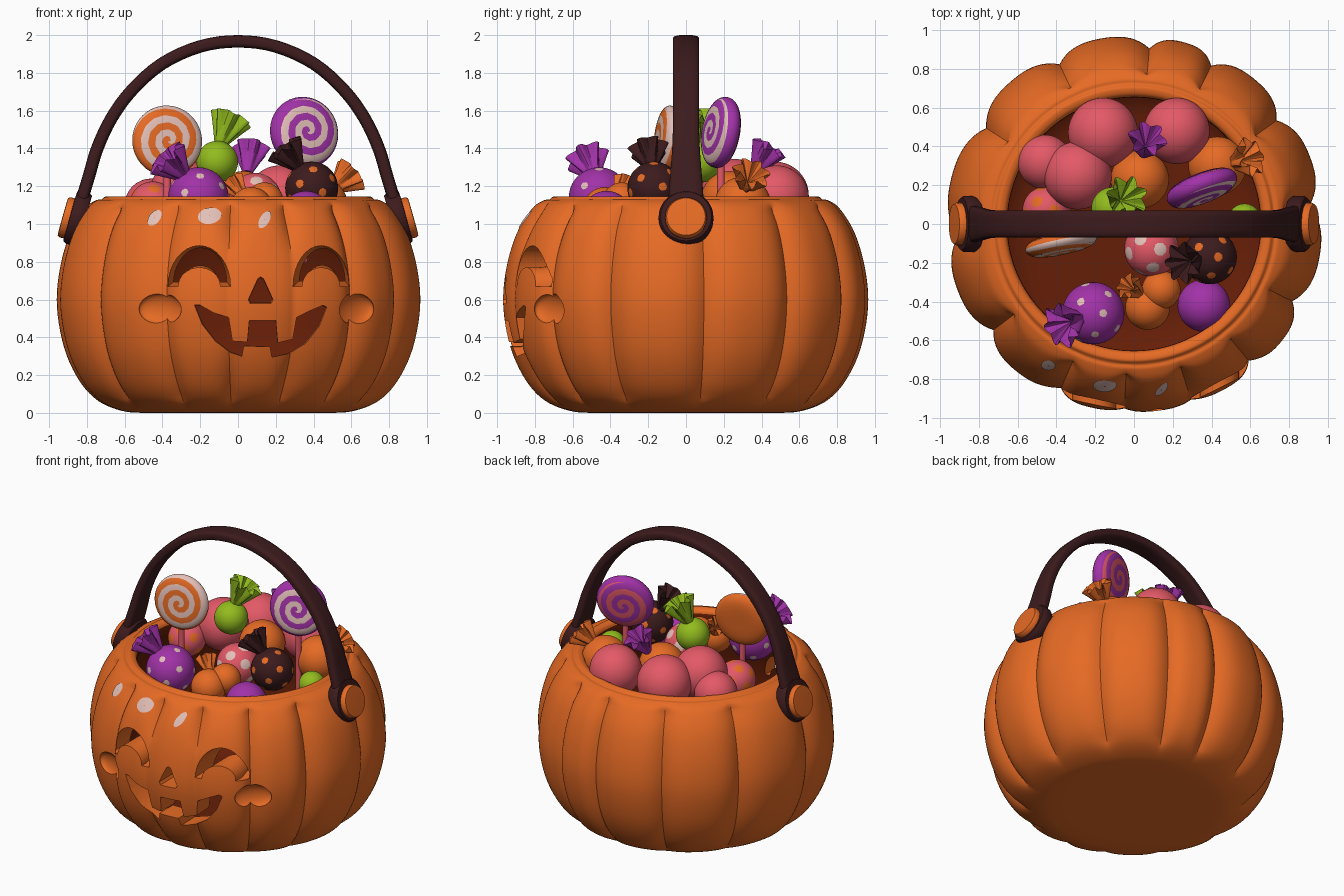
import bpy, bmesh
from math import sin, cos, pi, radians, sqrt
from mathutils import Vector

if "Cube" in bpy.data.objects:
    bpy.data.objects.remove(bpy.data.objects["Cube"], do_unlink=True)


def material(name, *rgb):
    m = bpy.data.materials.new(name)
    m.use_nodes = True
    m.diffuse_color = (*rgb, 1)
    m.node_tree.nodes["Principled BSDF"].inputs["Base Color"].default_value = (*rgb, 1)
    return m


ORANGE = material("pumpkin orange", 0.79, 0.145, 0.018)
INSIDE = material("inner red brown", 0.13, 0.013, 0.002)
BROWN = material("dark brown", 0.046, 0.011, 0.012)
PINK = material("candy pink", 0.77, 0.1, 0.135)
PURPLE = material("candy purple", 0.36, 0.032, 0.39)
GREEN = material("candy green", 0.29, 0.5, 0.013)
WHITE = material("sugar white", 0.77, 0.53, 0.48)


def shade(ob, angle=40):
    bpy.ops.object.select_all(action='DESELECT')
    ob.select_set(True)
    bpy.context.view_layer.objects.active = ob
    bpy.ops.object.shade_smooth_by_angle(angle=radians(angle))


def finish(bm, name, mats, place=None, facing=None, angle=40):
    """Turn a bmesh into a shaded object, its local z turned to face a direction."""
    bmesh.ops.recalc_face_normals(bm, faces=bm.faces)
    me = bpy.data.meshes.new(name)
    bm.to_mesh(me)
    bm.free()
    ob = bpy.data.objects.new(name, me)
    bpy.context.collection.objects.link(ob)
    for m in mats:
        me.materials.append(m)
    if place:
        ob.location = place
    if facing:
        ob.rotation_euler = Vector(facing).to_track_quat('Z', 'Y').to_euler()
    shade(ob, angle)
    return ob


def skin(name, rings, mats=(), rule=None, caps=True, **kw):
    """Join a row of closed rings with quads and cap both ends."""
    bm = bmesh.new()
    rows = [[bm.verts.new(p) for p in ring] for ring in rings]
    n = len(rows[0])
    for i in range(len(rows) - 1):
        for j in range(n):
            k = (j + 1) % n
            f = bm.faces.new((rows[i][j], rows[i][k], rows[i + 1][k], rows[i + 1][j]))
            f.material_index = rule(i, j) if rule else 0
    if caps:
        bm.faces.new(rows[0])
        end = bm.faces.new(rows[-1])
        end.material_index = rule(len(rows) - 2, 0) if rule else 0
    return finish(bm, name, mats, **kw)


def spline(points, steps):
    """Smooth path through the given points."""
    p = [Vector(q) for q in points]
    p = [2 * p[0] - p[1]] + p + [2 * p[-1] - p[-2]]
    out = []
    for a, b, c, d in zip(p, p[1:], p[2:], p[3:]):
        for s in range(steps):
            t = s / steps
            out.append(b + (c - a) * t / 2 + (2 * a - 5 * b + 4 * c - d) * t * t / 2
                       + (3 * b - a - 3 * c + d) * t ** 3 / 2)
    return out + [p[-2]]


def smooth(a, b, x):
    t = max(0, min(1, (x - a) / (b - a)))
    return t * t * (3 - 2 * t)


# Ribbed hollow bucket
CREASES = [6, 36, 64, 85, 115, 147, 184, 217, 246, 267, 288, 310, 334, 366]
OUTER = [(.3, 0), (.5, 0), (.62, .012), (.75, .065), (.85, .17), (.93, .34), (.97, .56),
         (.955, .76), (.9, .95), (.82, 1.08), (.755, 1.125), (.725, 1.128), (.7, 1.145)]
INNER = [(.66, 1.125), (.66, 1.05), (.74, .95), (.8, .75), (.81, .55), (.76, .3), (.6, .14), (.3, .12)]
STEPS = 5
split = STEPS * (len(OUTER) - 1)
rings = []
for row, p in enumerate(spline([(*q, 0) for q in OUTER + INNER], STEPS)):
    r, z = p.xy
    ring = []
    depth = .065 * smooth(0, .1, z) * (1 - smooth(1.06, 1.14, z)) if row <= split else 0
    for a, b in zip(CREASES, CREASES[1:]):
        for s in range(20):
            t = radians(a + (b - a) * s / 20)
            # ribs are shallower behind the face
            front = smooth(.75, 1, -sin(t - .12)) * smooth(.1, .4, z) * (1 - smooth(.8, 1.05, z))
            q = r * (1 - depth * (1 - .7 * front) * abs(s / 10 - 1) ** 3)
            ring.append((q * cos(t), q * sin(t), z))
    rings.append(ring)
bucket = skin("pumpkin_bucket", rings, (ORANGE, INSIDE),
              lambda i, j: int(i > split + STEPS), angle=35)


# White shine spots laid on the front
def spot(name, cx, cz, w, h, lean):
    rows = []
    for k in (.05, .35, .7, 1):
        ring = []
        for j in range(24):
            a = j * pi / 12
            z = cz + k * h * sin(a)
            x = cx + k * w * cos(a) + lean * (z - cz)
            hit, p, n, _ = bucket.ray_cast((x, -2, z), (0, 1, 0))
            ring.append(p + n * .006)
        rows.append(ring)
    skin(name, rows, (WHITE,), caps=False)


spot("shine_spot_right", -.44, 1.03, .032, .042, .4)
spot("shine_spot_middle", -.15, 1.04, .06, .043, .2)
spot("shine_spot_left", .14, 1.02, .028, .045, .4)


# Carved face
def eye(cx, w):
    arc = [k * pi / 16 for k in range(17)]
    return ([(cx + w * cos(a), .67 + .215 * sin(a)) for a in arc]
            + [(cx - w * .68 * cos(a), .67 + .1 * sin(a)) for a in arc])


def carve(cutter):
    mod = bucket.modifiers.new(cutter.name, 'BOOLEAN')
    mod.operation, mod.solver, mod.object = 'DIFFERENCE', 'EXACT', cutter
    cutter.hide_render = True
    shade(bucket, 35)
    bpy.ops.object.modifier_apply(modifier=mod.name)
    bpy.data.objects.remove(cutter, do_unlink=True)


def opening(name, outline, cx, cz, taper):
    """Cut an outline through the wall, narrowing towards a point on the inside."""
    inner = [(cx + (x - cx) * taper, cz + (z - cz) * taper) for x, z in outline]
    skin_y = [-sqrt(.92 ** 2 - x * x) + .02 for x, z in outline]
    carve(skin(name, [[(x, -1.3, z) for x, z in outline],
                      [(x, y, z) for (x, z), y in zip(outline, skin_y)],
                      [(x, y + .25, z) for (x, z), y in zip(inner, skin_y)],
                      [(x, -.25, z) for x, z in inner]]))


NOSE = [(.055, .6), (.065, .58), (.175, .58), (.185, .6), (.135, .71), (.12, .72), (.105, .71)]
MOUTH = [(-.23, .57), (-.2, .57), (-.13, .53), (-.05, .505), (-.03, .38), (.05, .375), (.06, .49),
         (.2, .49), (.21, .37), (.29, .39), (.31, .505), (.38, .54), (.45, .57), (.47, .56),
         (.43, .46), (.36, .37), (.27, .315), (.18, .295), (.17, .35), (.03, .355), (.02, .3),
         (-.04, .32), (-.12, .38), (-.19, .47)]
opening("eye_right", eye(-.205, .165), -.17, .83, .6)
opening("eye_left", eye(.44, .148), .47, .83, .6)
opening("nose", NOSE, .12, .65, .8)
opening("mouth", MOUTH, .12, .44, .96)
# dimpled cheeks
for word, x, y in (("right", -.41, -.86), ("left", .62, -.715)):
    bm = bmesh.new()
    bmesh.ops.create_icosphere(bm, subdivisions=4, radius=1)
    bmesh.ops.scale(bm, vec=(.125, .083, .045), verts=bm.verts)
    carve(finish(bm, "cheek_" + word, (), place=(x, y, .55), facing=(x, y, 0)))
shade(bucket, 35)

# Arched handle
half = [(.87, .97), (.835, 1.1), (.79, 1.25), (.745, 1.4), (.67, 1.56), (.56, 1.71), (.4, 1.85), (.2, 1.94)]
path = spline([(x, 0, z) for x, z in half] + [(0, 0, 1.967)] + [(-x, 0, z) for x, z in half[::-1]], 4)
rings = []
for i, p in enumerate(path):
    along = (path[min(i + 1, len(path) - 1)] - path[max(i - 1, 0)]).normalized()
    out = along.cross(Vector((0, 1, 0)))
    wide = .07 + .025 * (1 - smooth(1.05, 1.5, p.z))
    ring = []
    for j in range(24):
        c, s = cos(j * pi / 12), sin(j * pi / 12)
        box = (c ** 4 + s ** 4) ** -.25
        ring.append(p + Vector((0, wide * c * box, 0)) + out * (.033 * s * box))
    rings.append(ring)
skin("handle", rings, (BROWN,))


# Round handle ends and buttons
def puck(name, mat, x, z, radius, thick, side):
    prof = [(.6, -1), (.93, -1), (1, -.6), (1, .6), (.93, .95), (.6, 1)]
    skin(name, [[(radius * r * cos(j * pi / 20), radius * r * sin(j * pi / 20), thick * h)
                 for j in range(40)] for r, h in prof], (mat,),
         place=(side * x, 0, z), facing=(side * .96, 0, .27))


for side, word in ((-1, "right"), (1, "left")):
    puck("handle_end_" + word, BROWN, .85, 1.03, .145, .042, side)
    puck("handle_button_" + word, ORANGE, .895, 1.03, .11, .035, side)


# Candies: a ball with optional dots and a pleated wrapper end
def ball(name, place, radius, mat, dots=None, size=.2):
    bm = bmesh.new()
    bmesh.ops.create_icosphere(bm, subdivisions=6 if dots else 5, radius=radius)
    marks = []
    for k in range(18):
        h = 1 - (2 * k + 1) / 18
        marks.append(Vector((sqrt(1 - h * h) * cos(2.4 * k), sqrt(1 - h * h) * sin(2.4 * k), h)))
    for f in bm.faces:
        c = f.calc_center_median().normalized()
        f.material_index = int(bool(dots) and max(c.dot(m) for m in marks) > cos(size))
    finish(bm, name, (mat, dots) if dots else (mat,), place)


def wrapper(name, start, end, radius, mat, pleats=7):
    start, end = Vector(start), Vector(end)
    long = (end - start).length
    n = pleats * 8
    rows = []
    for t, k in ((0, 1), (.15, 1), (.4, 1), (.7, 1), (1, 1), (.97, .9), (.6, .35), (.5, .1)):
        ring = []
        for j in range(n):
            a = j * 2 * pi / n
            r = (.025 + (radius - .025) * t ** .9) * k * (1 + .24 * t * cos(pleats * a))
            ring.append((r * cos(a), r * sin(a), long * t + .02 * t * sin(pleats * a / 2) ** 2 * k))
        rows.append(ring)
    skin(name, rows, (mat,), place=start, facing=end - start, angle=30)


for name, place, radius, mat, *dots in (
        ("pink_gumball_back", (-.16, .47, 1.15), .18, PINK),
        ("pink_gumball_back_left", (.22, .48, 1.14), .17, PINK),
        ("pink_gumball_top", (-.29, .25, 1.17), .175, PINK),
        ("pink_gumball_side", (-.46, .32, 1.1), .14, PINK),
        ("patched_gumball", (-.45, .07, 1.1), .125, PINK, ORANGE, .24),
        ("orange_gumball_middle", (.03, .23, 1.13), .15, ORANGE),
        ("orange_candy_left", (.43, .3, 1.1), .15, ORANGE),
        ("green_candy", (-.11, .08, 1.33), .11, GREEN),
        ("green_gumball", (.57, .02, 1.06), .085, GREEN),
        ("purple_gumball", (.36, -.42, 1.04), .135, PURPLE),
        ("pink_spotted_candy", (.09, -.13, 1.13), .14, PINK, WHITE, .24),
        ("dark_candy", (.39, -.17, 1.19), .14, BROWN, ORANGE, .16),
        ("purple_candy", (-.21, -.46, 1.14), .16, PURPLE, WHITE, .13),
        ("orange_candy_front", (.07, -.43, 1.08), .115, ORANGE),
        ("orange_candy_front_lobe", (.14, -.34, 1.12), .1, ORANGE)):
    ball(name, place, radius, mat, *dots)

wrapper("green_wrapper", (-.1, .1, 1.41), (-.035, .14, 1.56), .095, GREEN)
wrapper("purple_wrapper", (-.27, -.48, 1.24), (-.375, -.525, 1.35), .1, PURPLE)
wrapper("dark_wrapper", (.33, -.18, 1.29), (.25, -.2, 1.4), .092, BROWN)
wrapper("orange_wrapper_left", (.5, .31, 1.18), (.6, .345, 1.265), .088, ORANGE)
wrapper("orange_wrapper_front", (.03, -.36, 1.14), (-.03, -.32, 1.22), .06, ORANGE)
wrapper("small_purple_wrapper", (.05, .36, 1.27), (.07, .44, 1.4), .085, PURPLE, 6)


# Swirl lollipops: a rounded disc twisted so that the stripe follows the faces
def lollipop(name, place, facing, radius, thick, mats, rim, turns=2.5, n=48, rows=36):
    spread = [sin(pi / 2 * min(i, 2 * rows - i) / rows) for i in range(1, 2 * rows)]
    rings = []
    for i, r in enumerate(spread):
        z = thick * sqrt(max(0, 1 - r ** 4)) * (1 if i < rows else -1)
        twist = 2 * pi * turns * r
        rings.append([(radius * r * cos(j * 2 * pi / n + twist),
                       radius * r * sin(j * 2 * pi / n + twist), z) for j in range(n)])

    def stripe(i, j):
        if j < n / 2 or spread[i] > rim:
            return 0
        return 1 if i < rows else 2
    skin(name, rings, mats, stripe, place=place, facing=facing)
    x, y, z = place
    skin(name + "_stick", [[(x + .02 * cos(j * pi / 8), y + .02 * sin(j * pi / 8), h)
                            for j in range(16)] for h in (.8, z - radius * .9)], (PINK,))


lollipop("purple_lollipop", (.35, .185, 1.485), (.36, -.93, .17), .19, .065,
         (PURPLE, WHITE, PINK), .92)
lollipop("orange_lollipop", (-.375, -.1, 1.44), (.2, -.97, .1), .188, .052,
         (ORANGE, WHITE, ORANGE), 1)
